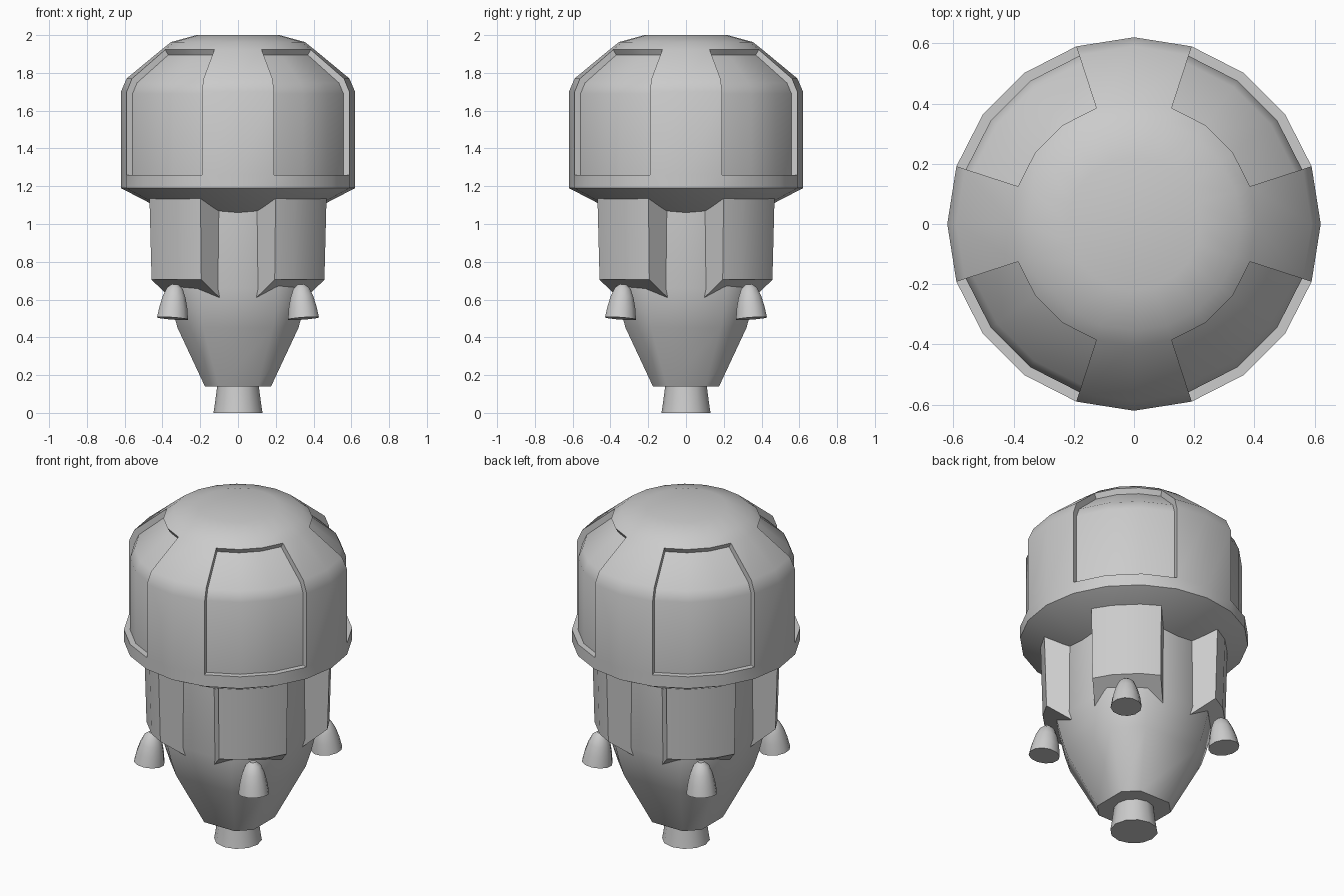
import bpy, math
from mathutils import Matrix

if "Cube" in bpy.data.objects:
    bpy.data.objects.remove(bpy.data.objects["Cube"])


def make(name, verts, faces, angle=30, matrix=None):
    me = bpy.data.meshes.new(name)
    me.from_pydata(verts, [], faces)
    ob = bpy.data.objects.new(name, me)
    bpy.context.collection.objects.link(ob)
    if matrix:
        me.transform(matrix)
    bpy.ops.object.select_all(action='DESELECT')
    bpy.context.view_layer.objects.active = ob
    ob.select_set(True)
    bpy.ops.object.mode_set(mode='EDIT')
    bpy.ops.mesh.select_all(action='SELECT')
    bpy.ops.mesh.delete_loose()
    bpy.ops.mesh.select_all(action='SELECT')
    bpy.ops.mesh.normals_make_consistent(inside=False)
    bpy.ops.object.mode_set(mode='OBJECT')
    bpy.ops.object.shade_smooth_by_angle(angle=math.radians(angle))
    return ob


def ring(r, z, degs):
    return [(r * math.cos(math.radians(a)), r * math.sin(math.radians(a)), z) for a in degs]


def lathe(name, profile, degs, angle=30, matrix=None):
    n, verts, faces = len(degs), [], []
    for r, z in profile:
        verts += ring(r, z, degs)
    for j in range(len(profile) - 1):
        for i in range(n):
            k = (i + 1) % n
            faces.append((j*n + i, j*n + k, (j+1)*n + k, (j+1)*n + i))
    faces += [tuple(range(n)), tuple(range((len(profile)-1)*n, len(profile)*n))]
    return make(name, verts, faces, angle, matrix)


# Capsule: 20-sided shell with four recessed panels on the diagonals
N = 20
degs = [18 * i for i in range(N)]
outer = [(.34, 1.045), (.62, 1.19), (.62, 1.26), (.62, 1.70), (.59, 1.77),
         (.405, 1.923), (.355, 1.963), (.22, 2.0)]
inner = list(outer)
inner[2:6] = [(.587, 1.26), (.587, 1.69), (.562, 1.747), (.388, 1.895)]
verts = []
for r, z in outer + inner:
    verts += ring(r, z, degs)
OFF = N * len(outer)


def is_panel(i, j):
    return j in (2, 3, 4) and i % 5 in (1, 2, 3)


faces = []
for j in range(len(outer) - 1):
    for i in range(N):
        k = (i + 1) % N
        q = (j*N + i, j*N + k, (j+1)*N + k, (j+1)*N + i)
        if not is_panel(i, j):
            faces.append(q)
            continue
        faces.append(tuple(v + OFF for v in q))
        sides = [(i, j-1), (i+1, j), (i, j+1), (i-1, j)]
        for s, (a, b) in enumerate(sides):
            if not is_panel(a, b):
                v, w = q[s], q[(s+1) % 4]
                faces.append((v, w, w + OFF, v + OFF))
faces += [tuple(range(N)), tuple(range(OFF - N, OFF))]
make("capsule", verts, faces)

# Lower body: rounded-square taper (eight sides)
body_degs = [a + q for q in (0, 90, 180, 270) for a in (30, 60)]
lathe("lower_body", [(a / math.cos(math.radians(30)), z) for a, z in
      [(.175, .14), (.32, .45), (.345, .54), (.37, .66), (.37, 1.12)]], body_degs, 50)

# Main engine nozzle
lathe("main_nozzle", [(.13, 0), (.122, .05), (.108, .16)], [30 * i for i in range(12)])

# Four side pods, each with a bell nozzle
for q in range(4):
    turn = Matrix.Rotation(math.radians(45 + 90 * q), 4, 'Z')
    arc = (-22, -9, 9, 22)
    low = [(.25, -.186, .56)] + ring(.497, .705, arc) + [(.25, .186, .56)]
    top = [(.25, -.191, 1.17)] + ring(.51, 1.17, arc) + [(.25, .191, 1.17)]
    n = len(low)
    fs = [(i, (i+1) % n, (i+1) % n + n, i + n) for i in range(n)]
    fs += [tuple(range(n)), tuple(range(n, 2*n))]
    make("side_pod", low + top, fs, 30, turn)
    place = turn @ Matrix.Translation((.49, 0, .5)) @ Matrix.Rotation(math.radians(-6), 4, 'Y')
    lathe("side_nozzle", [(.085, 0), (.076, .06), (.062, .115), (.043, .16), (.02, .18)],
          [30 * i for i in range(12)], 40, place)
